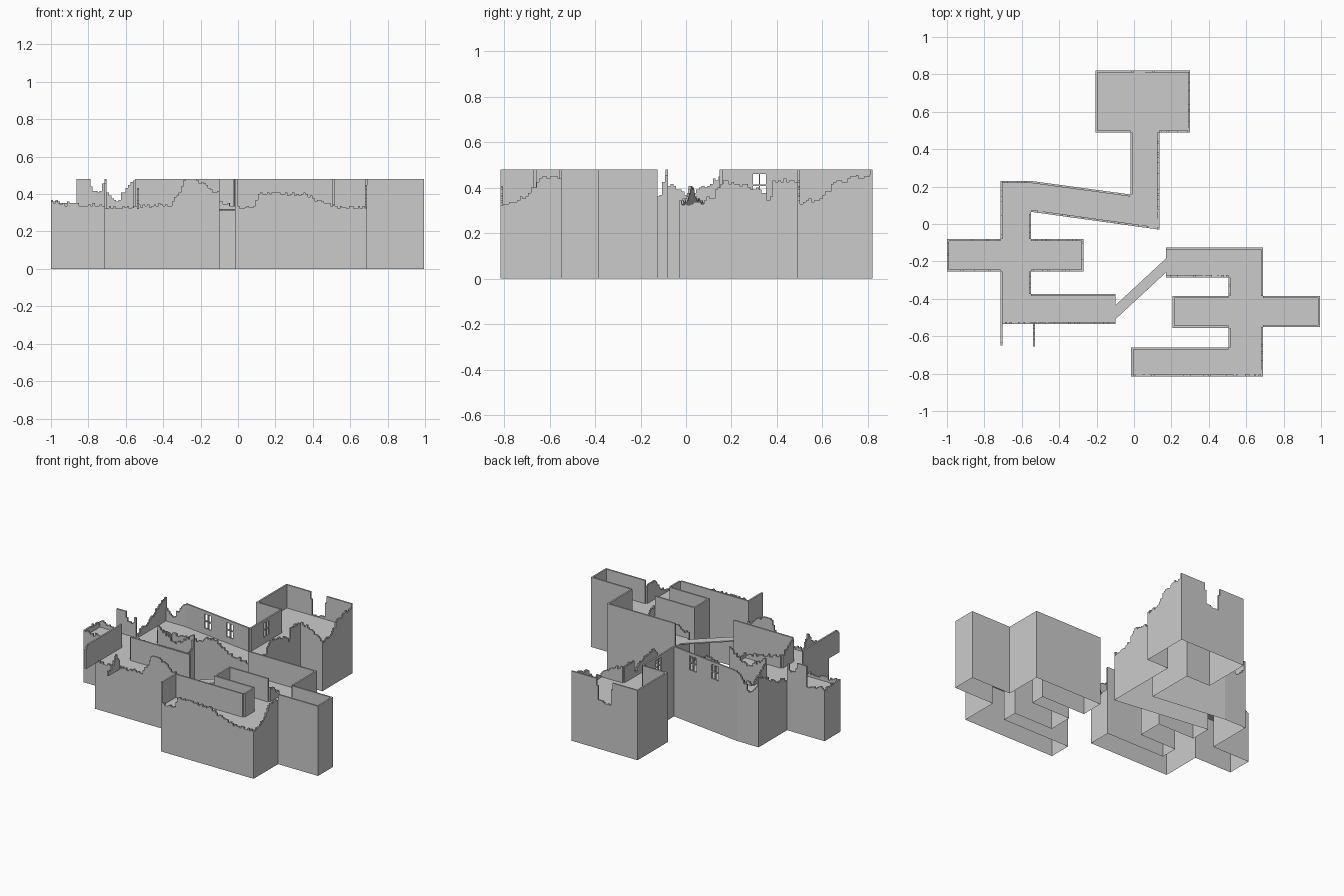
import bpy, bmesh, random
from mathutils import Vector

if "Cube" in bpy.data.objects:
    bpy.data.objects.remove(bpy.data.objects["Cube"])

random.seed(4)
FLOOR, TOP, THICK = 0.32, 0.48, 0.011


def finish(name, bm):
    bmesh.ops.recalc_face_normals(bm, faces=bm.faces)
    me = bpy.data.meshes.new(name)
    bm.to_mesh(me)
    bm.free()
    ob = bpy.data.objects.new(name, me)
    bpy.context.collection.objects.link(ob)
    return ob


def base(name, outline):
    """Floor slab with a skirt down to the ground, open underneath."""
    bm = bmesh.new()
    top = [bm.verts.new((x, y, FLOOR)) for x, y in outline]
    low = [bm.verts.new((x, y, 0)) for x, y in outline]
    bm.faces.new(top[::-1])
    n = len(top)
    for i in range(n):
        j = (i + 1) % n
        bm.faces.new((top[i], top[j], low[j], low[i]))
    return finish(name, bm)


def height(profile, t):
    for (t0, h0), (t1, h1) in zip(profile, profile[1:]):
        if t <= t1:
            return h0 + (h1 - h0) * (t - t0) / (t1 - t0)
    return profile[-1][1]


def wall(name, p, q, profile=None, bottom=FLOOR):
    """Thin wall whose broken top edge steps along a height profile."""
    p, q = Vector(p), Vector(q)
    d = q - p
    pts = [(0, bottom)]
    if profile is None:
        pts += [(0, TOP), (1, TOP)]
    else:
        n = max(3, int(d.length / 0.012))
        last = None
        for i in range(n):
            h = height(profile, (i + 0.5) / n)
            if h < 0.47:
                h += random.uniform(-0.011, 0.011)
            h = min(TOP, max(bottom + 0.003, round(h / 0.008) * 0.008))
            if h != last:
                if last is not None:
                    pts.append((i / n, last))
                pts.append((i / n, h))
            last = h
        pts.append((1, last))
    pts.append((1, bottom))
    inward = Vector((d.y, -d.x, 0)).normalized() * THICK
    bm = bmesh.new()
    face = bm.faces.new([bm.verts.new((p.x + d.x * t, p.y + d.y * t, z)) for t, z in pts])
    ext = bmesh.ops.extrude_face_region(bm, geom=[face], use_keep_orig=True)
    bmesh.ops.translate(bm, vec=inward,
                        verts=[v for v in ext["geom"] if isinstance(v, bmesh.types.BMVert)])
    return finish(name, bm)


def windows(ob, p, q, places):
    """Cut four-pane windows through a wall."""
    p, q = Vector(p), Vector(q)
    u = (q - p).normalized()
    w = Vector((u.y, -u.x)) * 0.04
    bm = bmesh.new()
    for t in places:
        for side in (-1, 1):
            for z in (0.362, 0.414):
                c = p.lerp(q, t) + u * side * 0.0155
                vs = []
                for zz in (z, z + 0.046):
                    for a, b in ((-1, -1), (1, -1), (1, 1), (-1, 1)):
                        xy = c + u * a * 0.013 + w * b
                        vs.append(bm.verts.new((xy.x, xy.y, zz)))
                for f in ((3, 2, 1, 0), (4, 5, 6, 7), (0, 1, 5, 4),
                          (1, 2, 6, 5), (2, 3, 7, 6), (3, 0, 4, 7)):
                    bm.faces.new([vs[k] for k in f])
    cutter = finish("window_cutter", bm)
    cutter.hide_render = True
    cutter.hide_viewport = True
    mod = ob.modifiers.new("windows", "BOOLEAN")
    mod.operation = "DIFFERENCE"
    mod.solver = "EXACT"
    mod.object = cutter


# West wing with the north hall (clockwise outline)
west = [(-.205, .82), (.3, .82), (.3, .49), (.135, .49), (.135, -.03), (-.55, .065),
        (-.55, -.08), (-.27, -.08), (-.27, -.255), (-.55, -.255), (-.55, -.375),
        (-.1, -.375), (-.1, -.535), (-.715, -.535), (-.715, -.255), (-1, -.255),
        (-1, -.08), (-.715, -.08), (-.715, .23), (-.55, .23), (-.02, .158),
        (-.02, .49), (-.205, .49)]
west_ruins = {
    0: [(0, .48), (.39, .48), (.4, .33), (.6, .33), (.61, .48), (1, .48)],
    1: [(0, .46), (.5, .42), (.7, .35), (1, .325)],
    2: [(0, .34), (.5, .4), (1, .43)],
    3: [(0, .43), (.2, .43), (.23, .34), (.3, .39), (.6, .43), (.7, .37), (.8, .33), (1, .33)],
    4: [(0, .33), (.3, .35), (.5, .41), (.7, .35), (1, .33)],
    5: [(0, .33), (1, .42)],
    6: [(0, .44), (.5, .36), (1, .45)],
    7: [(0, .48), (.2, .36), (1, .34)],
    8: [(0, .34), (1, .4)],
    9: [(0, .4), (1, .48)],
    12: [(0, .4), (.2, .48), (.3, .48), (.35, .4), (.43, .34), (1, .325)],
    14: [(0, .34), (1, .35)],
    15: [(0, .36), (1, .35)],
    16: [(0, .36), (.48, .34), (.5, .48), (.75, .48), (.77, .41), (.95, .41), (1, .48)],
    17: [(0, .35), (.4, .38), (.7, .44), (1, .48)],
    18: [(0, .44), (.4, .36), (1, .48)],
}

# East wing
east = [(.17, -.125), (.69, -.125), (.69, -.385), (.995, -.385), (.995, -.55), (.69, -.55),
        (.69, -.815), (-.015, -.815), (-.015, -.66), (.505, -.66), (.505, -.555),
        (.205, -.555), (.205, -.385), (.505, -.385), (.505, -.285), (.17, -.285)]
east_ruins = {
    5: [(0, .44), (.35, .44), (.5, .38), (.8, .33), (1, .325)],
    6: [(0, .325), (.25, .33), (.48, .4), (.83, .4), (.85, .33), (1, .33)],
    13: [(0, .42), (1, .35)],
    14: [(0, .34), (.4, .33), (.7, .39), (1, .35)],
}

for wing, outline, ruins, gap in (("west", west, west_ruins, 11), ("east", east, east_ruins, 15)):
    base(wing + "_base", outline)
    for i, p in enumerate(outline):
        if i == gap:
            continue
        q = outline[(i + 1) % len(outline)]
        ob = wall(f"{wing}_wall_{i}", p, q, ruins.get(i))
        if wing == "west" and i in (19, 20):
            windows(ob, p, q, (.35, .7) if i == 19 else (.5,))

# Overhanging wall fragments south of the west wing
wall("overhang_panel", (-.715, -.65), (-.715, -.535),
     [(0, .46), (.3, .48), (1, .48)], bottom=0.32)
wall("hanging_shard", (-.54, -.655), (-.54, -.53),
     [(0, .34), (.4, .36), (.7, .44), (1, .38)])

# Narrow bridge joining the wings
bm = bmesh.new()
f = bm.faces.new([bm.verts.new((x, y, FLOOR)) for x, y in
                  ((-.1, -.51), (.17, -.26), (.17, -.185), (-.1, -.435))])
ext = bmesh.ops.extrude_face_region(bm, geom=[f], use_keep_orig=True)
bmesh.ops.translate(bm, vec=(0, 0, -0.008),
                    verts=[v for v in ext["geom"] if isinstance(v, bmesh.types.BMVert)])
finish("bridge", bm)
